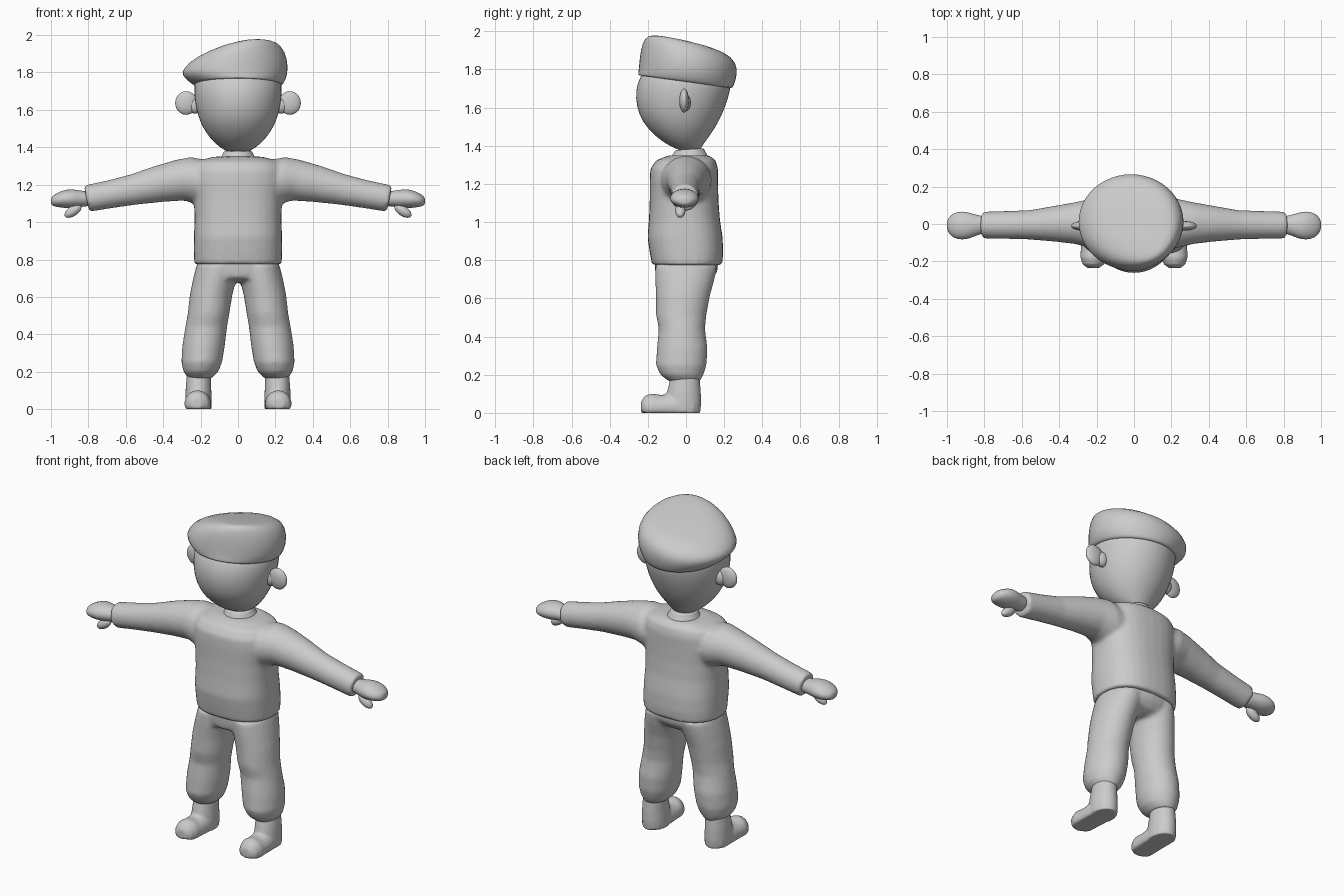
import bpy, bmesh, math
from mathutils import Vector

if "Cube" in bpy.data.objects:
    bpy.data.objects.remove(bpy.data.objects["Cube"])

gray = bpy.data.materials.new("plain gray")
gray.diffuse_color = (0.6, 0.6, 0.6, 1)
gray.use_nodes = True
gray.node_tree.nodes["Principled BSDF"].inputs["Base Color"].default_value = gray.diffuse_color


def flat(x0, x1, y0, y1, z, sx=0, sy=0):
    """Level ring from its x and y extents, with optional slopes."""
    rx, ry = (x1 - x0) / 2, (y1 - y0) / 2
    return (((x0 + x1) / 2, (y0 + y1) / 2, z), (rx, 0, rx * sx), (0, ry, ry * sy))


def across(x, z0, z1, y0, y1, s=1, tilt=0.0):
    """Upright ring around an arm that runs along x."""
    rz = (z1 - z0) / 2
    return ((s * x, (y0 + y1) / 2, (z0 + z1) / 2), (0, (y1 - y0) / 2, 0), (s * tilt * rz, 0, rz))


def loft(name, rings, power=1.0, n=24, sub=1, floor=None):
    bm = bmesh.new()
    loops = []
    for c, u, v in rings:
        loop = []
        for i in range(n):
            a = 2 * math.pi * i / n
            ca, sa = math.cos(a), math.sin(a)
            ca = math.copysign(abs(ca) ** power, ca)
            sa = math.copysign(abs(sa) ** power, sa)
            p = Vector(c) + Vector(u) * ca + Vector(v) * sa
            if floor is not None:
                p.z = max(p.z, floor)
            loop.append(bm.verts.new(p))
        loops.append(loop)
    for a, b in zip(loops, loops[1:]):
        for i in range(n):
            j = (i + 1) % n
            bm.faces.new((a[i], a[j], b[j], b[i]))
    bm.faces.new(loops[0][::-1])
    bm.faces.new(loops[-1])
    bmesh.ops.recalc_face_normals(bm, faces=bm.faces)
    me = bpy.data.meshes.new(name)
    bm.to_mesh(me)
    bm.free()
    ob = bpy.data.objects.new(name, me)
    bpy.context.collection.objects.link(ob)
    me.materials.append(gray)
    if sub:
        m = ob.modifiers.new("round", "SUBSURF")
        m.levels = m.render_levels = sub
    for p in me.polygons:
        p.use_smooth = True
    return ob


def fuse(name, parts, voxel=0.012, smooth=6):
    """Melt overlapping parts into one soft garment."""
    bpy.ops.object.select_all(action='DESELECT')
    for o in parts:
        o.modifiers.clear()
        o.select_set(True)
    bpy.context.view_layer.objects.active = parts[0]
    bpy.ops.object.join()
    ob = bpy.context.view_layer.objects.active
    ob.name = name
    r = ob.modifiers.new("melt", "REMESH")
    r.mode, r.voxel_size, r.use_smooth_shade = 'VOXEL', voxel, True
    s = ob.modifiers.new("soften", "SMOOTH")
    s.factor, s.iterations = 0.5, smooth
    return ob


def ball(name, loc, scale, rot=(0, 0, 0)):
    bpy.ops.mesh.primitive_uv_sphere_add(segments=24, ring_count=14, location=loc, rotation=rot)
    ob = bpy.context.object
    ob.name, ob.scale = name, scale
    ob.data.materials.append(gray)
    bpy.ops.object.shade_smooth()
    return ob


# Head, narrowing to the chin
loft("head", [flat(-w, w, y0, y1, z) for w, y0, y1, z in (
    (.02, .01, .06, 1.368), (.07, -.05, .075, 1.38), (.125, -.125, .10, 1.42), (.18, -.2, .15, 1.485),
    (.215, -.25, .19, 1.56), (.234, -.268, .225, 1.65), (.238, -.26, .242, 1.73), (.22, -.22, .22, 1.80),
    (.12, -.15, .13, 1.85))])

# Soft cap, raised toward the front and one side
loft("cap", [
    flat(-.20, .20, -.21, .20, 1.742, 0, -.14),
    flat(-.236, .236, -.252, .243, 1.733, 0, -.14),
    flat(-.25, .246, -.254, .25, 1.742, 0, -.13),
    flat(-.308, .27, -.25, .272, 1.785, 0, -.06),
    flat(-.295, .268, -.245, .268, 1.85, .1, -.06),
    flat(-.235, .235, -.232, .215, 1.91, .14, -.12),
    flat(-.11, .19, -.205, .09, 1.947, .13, -.2),
    flat(.02, .12, -.16, -.04, 1.965, .05, -.2)])

# Neck and collar
loft("neck", [flat(-.06, .06, -.05, .07, z) for z in (1.30, 1.34, 1.40)])
loft("collar", [flat(-w, w, .015 - w, .02 + w, z, 0, .06) for w, z in (
    (.11, 1.315), (.095, 1.345), (.08, 1.365), (.075, 1.382), (.062, 1.382))])

# Sweater: body and two sleeves
body = loft("body", [flat(-w, w, y0, y1, z) for w, y0, y1, z in (
    (.234, -.178, .19, .775), (.236, -.19, .195, .84), (.236, -.202, .192, .92), (.232, -.194, .177, 1.02),
    (.236, -.19, .17, 1.12), (.25, -.19, .168, 1.22), (.245, -.187, .168, 1.28), (.22, -.155, .155, 1.325),
    (.13, -.09, .12, 1.35))], power=.82, n=32)
sleeves = [loft("sleeve", [across(x, z0, z1, y0, y1, s, .2) for x, z0, z1, y0, y1 in (
    (.12, 1.08, 1.33, -.14, .13), (.23, 1.09, 1.348, -.13, .135), (.31, 1.115, 1.333, -.108, .118),
    (.42, 1.108, 1.302, -.095, .098), (.56, 1.093, 1.255, -.083, .074), (.68, 1.076, 1.224, -.08, .07),
    (.81, 1.055, 1.196, -.078, .066))]) for s in (1, -1)]
fuse("sweater", [body] + sleeves)

# Trousers: hips and two baggy legs
hips = loft("hips", [flat(-w, w, y0, y1, z) for w, y0, y1, z in (
    (.10, -.09, .09, .68), (.2, -.155, .135, .70), (.22, -.162, .165, .74), (.215, -.165, .17, .80),
    (.20, -.15, .16, .86))], power=.9)
legs = []
for s in (1, -1):
    legs.append(loft("leg", [flat(s * a, s * b, y0, y1, z) for a, b, y0, y1, z in (
        (.14, .265, -.09, .075, .165), (.105, .292, -.135, .092, .2), (.085, .303, -.158, .108, .25),
        (.07, .298, -.153, .113, .34), (.058, .282, -.143, .1, .44), (.046, .269, -.157, .107, .51),
        (.03, .258, -.158, .125, .61), (.008, .24, -.162, .15, .70), (.0, .222, -.162, .165, .77))]))
fuse("trousers", [hips] + legs)

for s, side in ((1, "left"), (-1, "right")):
    # Ear
    ball(side + "_ear", (s * .277, -.01, 1.637), (.059, .025, .063))
    ball(side + "_ear_root", (s * .228, -.005, 1.625), (.04, .03, .045))

    # Hand with a short thumb
    loft(side + "_hand", [across(x, z0, z1, y0, y1, s) for x, z0, z1, y0, y1 in (
        (.78, 1.085, 1.165, -.05, .04), (.83, 1.083, 1.166, -.055, .045), (.875, 1.076, 1.176, -.078, .06),
        (.92, 1.074, 1.176, -.086, .07), (.965, 1.08, 1.158, -.076, .06), (.992, 1.086, 1.14, -.05, .035),
        (1.0, 1.098, 1.128, -.025, .01))])
    ball(side + "_thumb", (s * .882, -.03, 1.06), (.052, .027, .027), (0, s * .6, 0))

    # Boot: shaft and rounded toe
    shaft = loft("shaft", [flat(s * a, s * b, y0, y1, z) for a, b, y0, y1, z in (
        (.14, .28, -.11, .075, 0), (.14, .282, -.11, .08, .05), (.143, .28, -.1, .078, .11),
        (.145, .275, -.085, .073, .17), (.145, .27, -.08, .07, .24))])
    toe = loft("toe", [((s * x, y, .03), (w, 0, 0), (0, 0, h)) for x, y, w, h in (
        (.212, .04, .06, .06), (.212, -.06, .07, .075), (.214, -.13, .071, .064), (.216, -.18, .071, .072),
        (.217, -.215, .058, .06), (.218, -.236, .03, .03))], floor=0)
    fuse(side + "_boot", [shaft, toe], voxel=.008, smooth=4)
